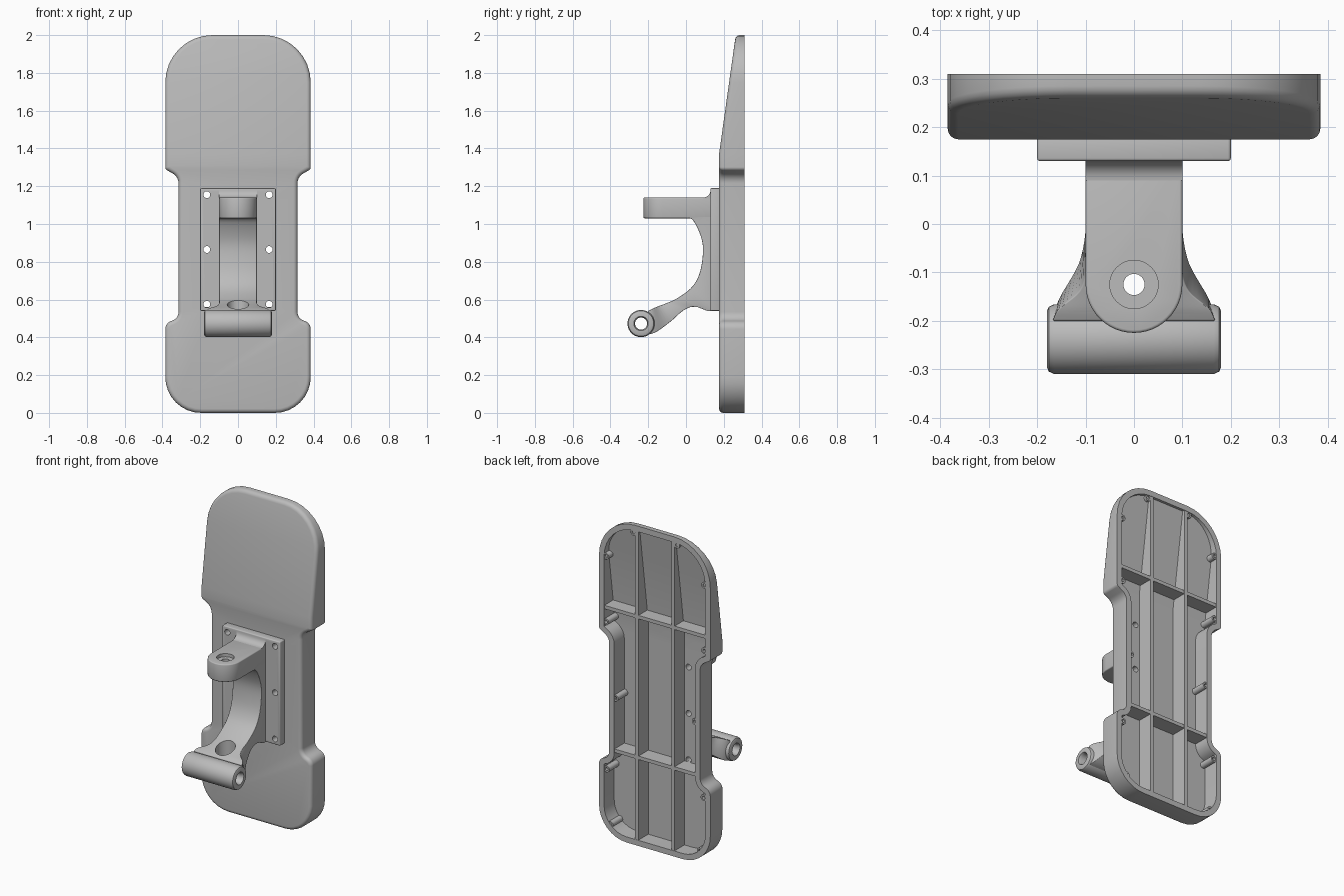
import bpy, bmesh, math
from mathutils import Vector, Matrix

if "Cube" in bpy.data.objects:
    bpy.data.objects.remove(bpy.data.objects["Cube"])

grey = bpy.data.materials.new("plain grey")
grey.use_nodes = True
grey.diffuse_color = (0.5, 0.5, 0.5, 1)
grey.node_tree.nodes["Principled BSDF"].inputs["Base Color"].default_value = (0.5, 0.5, 0.5, 1)

BACK, WALL, CREASE = 0.31, 0.035, 1.37


def front_y(z):
    """Front surface: upright, then leaning back above the crease."""
    return 0.175 + max(0, z - CREASE) * 0.14


def loft(bm, rings, closed=False, caps=True):
    rows = [[bm.verts.new(p) for p in ring] for ring in rings]
    n = len(rows[0])
    for a, b in zip(rows, rows[1:] + (rows[:1] if closed else [])):
        for i in range(n):
            j = (i + 1) % n
            bm.faces.new((a[i], a[j], b[j], b[i]))
    if caps and not closed:
        bm.faces.new(rows[0])
        bm.faces.new(rows[-1])
    return rows


def revolve(bm, centre, axis, profile, closed=False, sides=32):
    """Sweep (radius, height) points around an axis through centre."""
    turn = Vector(axis).to_track_quat('Z', 'Y')
    step = math.tau / sides
    loft(bm, [[Vector(centre) + turn @ Vector((r * math.cos(i * step), r * math.sin(i * step), h))
               for i in range(sides)] for r, h in profile], closed)


def prism(bm, outline, depth, axis):
    """Extrude a 2D outline between two depths along x or z."""
    place = {'x': lambda p, d: (d, p[0], p[1]), 'z': lambda p, d: (p[0], p[1], d)}[axis]
    loft(bm, [[place(p, d) for p in outline] for d in depth])


def box(bm, lo, hi):
    prism(bm, [(lo[0], lo[1]), (hi[0], lo[1]), (hi[0], hi[1]), (lo[0], hi[1])], (lo[2], hi[2]), 'z')


def finish(name, bm, bevel=0, cutter=None):
    bmesh.ops.recalc_face_normals(bm, faces=bm.faces)
    mesh = bpy.data.meshes.new(name)
    bm.to_mesh(mesh)
    bm.free()
    mesh.materials.append(grey)
    ob = bpy.data.objects.new(name, mesh)
    bpy.context.collection.objects.link(ob)
    bpy.ops.object.select_all(action='DESELECT')
    bpy.context.view_layer.objects.active = ob
    ob.select_set(True)
    if bevel:
        mod = ob.modifiers.new("bevel", 'BEVEL')
        mod.width, mod.segments = bevel, 3
        mod.limit_method, mod.angle_limit = 'ANGLE', math.radians(50)
        bpy.ops.object.modifier_apply(modifier=mod.name)
    if cutter:
        mod = ob.modifiers.new("holes", 'BOOLEAN')
        mod.operation, mod.solver, mod.object = 'DIFFERENCE', 'EXACT', cutter
        bpy.ops.object.modifier_apply(modifier=mod.name)
    bpy.ops.object.shade_smooth_by_angle(angle=math.radians(35))
    return ob


# Waisted outline: corner x, z and fillet radius for one side, then mirrored
side = [(0.385, 0, 0.19), (0.385, 0.475, 0.045), (0.315, 0.5, 0.05), (0.315, 1.25, 0.06),
        (0.385, 1.29, 0.02), (0.385, CREASE, 0), (0.385, 2, 0.25)]
corners = side + [(-x, z, r) for x, z, r in reversed(side)]


def outline(inset):
    pts, n, steps = [], len(corners), 8
    for k, (x, z, r) in enumerate(corners):
        p = Vector((x, z))
        d0 = (p - Vector(corners[k - 1][:2])).normalized()
        d1 = (Vector(corners[(k + 1) % n][:2]) - p).normalized()
        n0, n1 = Vector((-d0.y, d0.x)), Vector((-d1.y, d1.x))
        p += (n0 + n1) * inset / (1 + n0.dot(n1))
        if r == 0:
            pts.append(p)
            continue
        angle = math.atan2(d0.x * d1.y - d0.y * d1.x, d0.dot(d1))
        sign = math.copysign(1, angle)
        r = max(r - sign * inset, 0.003)
        arm = n0 * r * sign
        centre = p - d0 * r * math.tan(abs(angle) / 2) + arm
        pts += [centre - Matrix.Rotation(angle * i / steps, 2) @ arm for i in range(steps + 1)]
    return pts


def shell_ring(inset, lift=None):
    return [(p.x, BACK if lift is None else front_y(p.y) + lift, p.y) for p in outline(inset)]


# Hollow pad shell, open at the back, with a rounded front edge
bm = bmesh.new()
rings = []
for i in range(5):
    a = math.pi / 2 * i / 4
    rings.append(shell_ring(0.022 * (1 - math.sin(a)), 0.022 * (1 - math.cos(a))))
rings += [shell_ring(0), shell_ring(WALL), shell_ring(WALL, WALL)]
rows = loft(bm, rings, caps=False)
for row in (rows[0], rows[-1]):
    i, j = [k for k, v in enumerate(row) if abs(v.co.z - CREASE) < 1e-5]
    bm.faces.new(row[i:j + 1])
    bm.faces.new(row[j:] + row[:i + 1])

# Screw hole cutter shared by the shell and the mounting plate
cut = bmesh.new()
for x in (-0.165, 0.165):
    for z in (0.575, 0.865, 1.155):
        revolve(cut, (x, 0, z), (0, 1, 0), [(0.018, 0.05), (0.018, 0.27)], sides=24)
screw_cutter = finish("screw_cutter", cut)
screw_cutter.hide_render = True
finish("pad_shell", bm, cutter=screw_cutter)

# Mounting plate
bm = bmesh.new()
box(bm, (-0.2, 0.13, 0.54), (0.2, 0.18, 1.19))
finish("mounting_plate", bm, bevel=0.006, cutter=screw_cutter)

# Stiffening ribs inside the shell
bm = bmesh.new()
for x in (-0.125, 0.125):
    prism(bm, [(0.2, 0.02), (0.2, CREASE), (front_y(1.98) + 0.02, 1.98), (0.308, 1.98), (0.308, 0.02)],
          (x - 0.011, x + 0.011), 'x')
for z, w in ((1.43, 0.37), (0.55, 0.3)):
    box(bm, (-w, front_y(z) + 0.02, z - 0.011), (w, 0.307, z + 0.011))
finish("ribs", bm)

# Screw bosses along the inner wall
bm = bmesh.new()
for x, z in ((0.15, 1.95), (0.34, 1.75), (0.34, 1.34), (0.275, 0.88), (0.335, 0.42), (0.31, 0.08)):
    y = front_y(z) + 0.02
    for s in (-1, 1):
        revolve(bm, (s * x, 0, z), (0, 1, 0),
                [(0.02, y), (0.02, 0.306), (0.01, 0.306), (0.01, min(y + 0.05, 0.3))], sides=16)
finish("screw_bosses", bm)

# Upper arm with a rounded end and a counterbored pivot hole
cut = bmesh.new()
revolve(cut, (0, -0.125, 0), (0, 0, 1), [(0.022, 0.95), (0.022, 1.12), (0.05, 1.12), (0.05, 1.2)])
pivot_cutter = finish("pivot_cutter", cut)
pivot_cutter.hide_render = True
bm = bmesh.new()
arc = [math.pi * (1 + i / 24) for i in range(25)]
prism(bm, [(0.1 * math.cos(a), -0.125 + 0.1 * math.sin(a)) for a in arc] + [(0.1, 0.14), (-0.1, 0.14)],
      (1.03, 1.14), 'z')
finish("upper_arm", bm, bevel=0.006, cutter=pivot_cutter)

# Fillet where the upper arm meets the plate
bm = bmesh.new()
curve = [(0.09 + 0.04 * math.sin(a), 1.18 - 0.04 * math.cos(a)) for a in [math.pi / 16 * i for i in range(9)]]
prism(bm, curve + [(0.14, 1.18), (0.14, 1.12), (0.09, 1.12)], (-0.1, 0.1), 'x')
finish("arm_fillet", bm)

# Curved lower arm: inner y z, outer y z, half width
stations = [(0.0, 1.032, 0.14, 1.1, 0.1), (0.037, 1.02, 0.14, 1.03, 0.1), (0.075, 0.945, 0.14, 0.95, 0.1),
            (0.09, 0.87, 0.14, 0.86, 0.1), (0.08, 0.77, 0.14, 0.75, 0.1), (0.055, 0.7, 0.14, 0.64, 0.1),
            (0.015, 0.65, 0.135, 0.541, 0.1), (-0.05, 0.605, 0.05, 0.562, 0.1),
            (-0.1, 0.582, -0.01, 0.545, 0.1), (-0.14, 0.567, -0.08, 0.485, 0.114),
            (-0.175, 0.553, -0.155, 0.43, 0.155), (-0.2, 0.54, -0.2, 0.415, 0.168)]


def smooth(rows, steps=5):
    """Catmull-Rom interpolation through rows of numbers."""
    pad = [rows[0]] + rows + [rows[-1]]
    out = []
    for a, b, c, d in zip(pad, pad[1:], pad[2:], pad[3:]):
        for t in [i / steps for i in range(steps)]:
            out.append([q + t / 2 * (r - p + t * (2 * p - 5 * q + 4 * r - s + t * (3 * (q - r) + s - p)))
                        for p, q, r, s in zip(a, b, c, d)])
    return out + [rows[-1]]


cut = bmesh.new()
revolve(cut, (0, -0.125, 0), (0, 0, 1), [(0.057, 0.3), (0.057, 0.72)])
access_cutter = finish("access_cutter", cut)
access_cutter.hide_render = True
bm = bmesh.new()
loft(bm, [[(-w, yi, zi), (w, yi, zi), (w, yo, zo), (-w, yo, zo)] for yi, zi, yo, zo, w in smooth(stations)])
finish("lower_arm", bm, bevel=0.007, cutter=access_cutter)

# Cross tube at the end of the lower arm
bm = bmesh.new()
half = [(0.032, 0.165), (0.038, 0.18), (0.058, 0.18), (0.067, 0.176), (0.072, 0.165)]
revolve(bm, (0, -0.238, 0.473), (1, 0, 0), half + [(r, -h) for r, h in reversed(half)], closed=True, sides=40)
finish("cross_tube", bm)

# Remove the helper cutters
for ob in (screw_cutter, pivot_cutter, access_cutter):
    bpy.data.objects.remove(ob)
